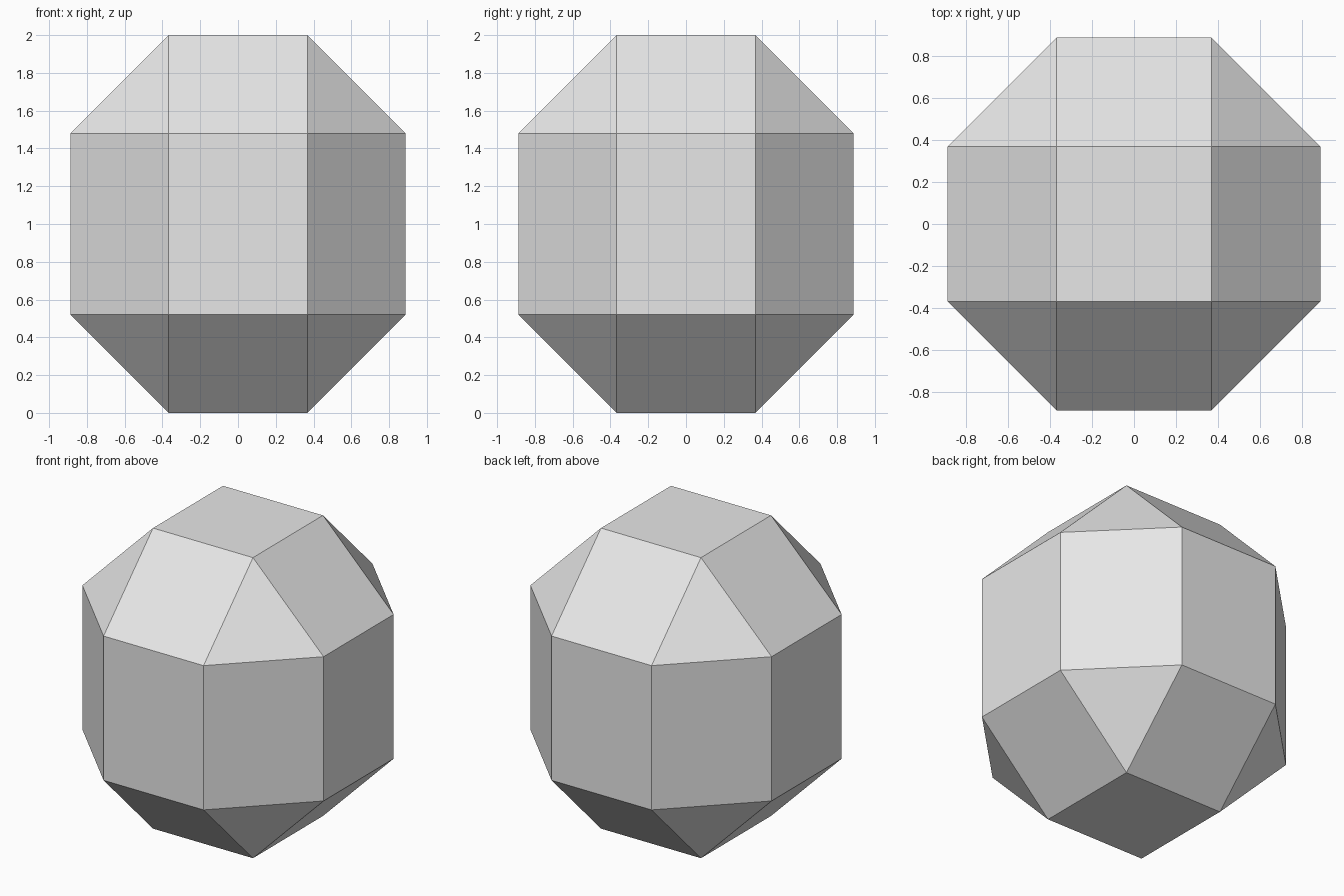
import bpy, bmesh, math
from itertools import product

cube = bpy.data.objects.get("Cube")
if cube:
    bpy.data.objects.remove(cube, do_unlink=True)

INNER = 0.368   # half width of the flat caps and side panels
OUTER = 0.888   # half width of the whole body
WALL = 0.48     # half height of the upright walls

# Material
grey = bpy.data.materials.new("plain grey")
grey.use_nodes = True
colour = (0.8, 0.8, 0.8, 1)
grey.diffuse_color = colour
grey.node_tree.nodes["Principled BSDF"].inputs["Base Color"].default_value = colour

# Faceted body: one corner triangle mirrored into all eight octants, then hulled
bm = bmesh.new()
corner = [(INNER, INNER, 1), (OUTER, INNER, WALL), (INNER, OUTER, WALL)]
for sx, sy, sz in product((-1, 1), repeat=3):
    for x, y, z in corner:
        bm.verts.new((sx * x, sy * y, 1 + sz * z))
bmesh.ops.convex_hull(bm, input=bm.verts[:])

# Merge coplanar triangles into clean four-sided panels
bmesh.ops.dissolve_limit(bm, angle_limit=math.radians(1), verts=bm.verts[:], edges=bm.edges[:])
bmesh.ops.recalc_face_normals(bm, faces=bm.faces[:])

mesh = bpy.data.meshes.new("faceted_body")
bm.to_mesh(mesh)
bm.free()
mesh.materials.append(grey)
body = bpy.data.objects.new("faceted_body", mesh)
bpy.context.collection.objects.link(body)
